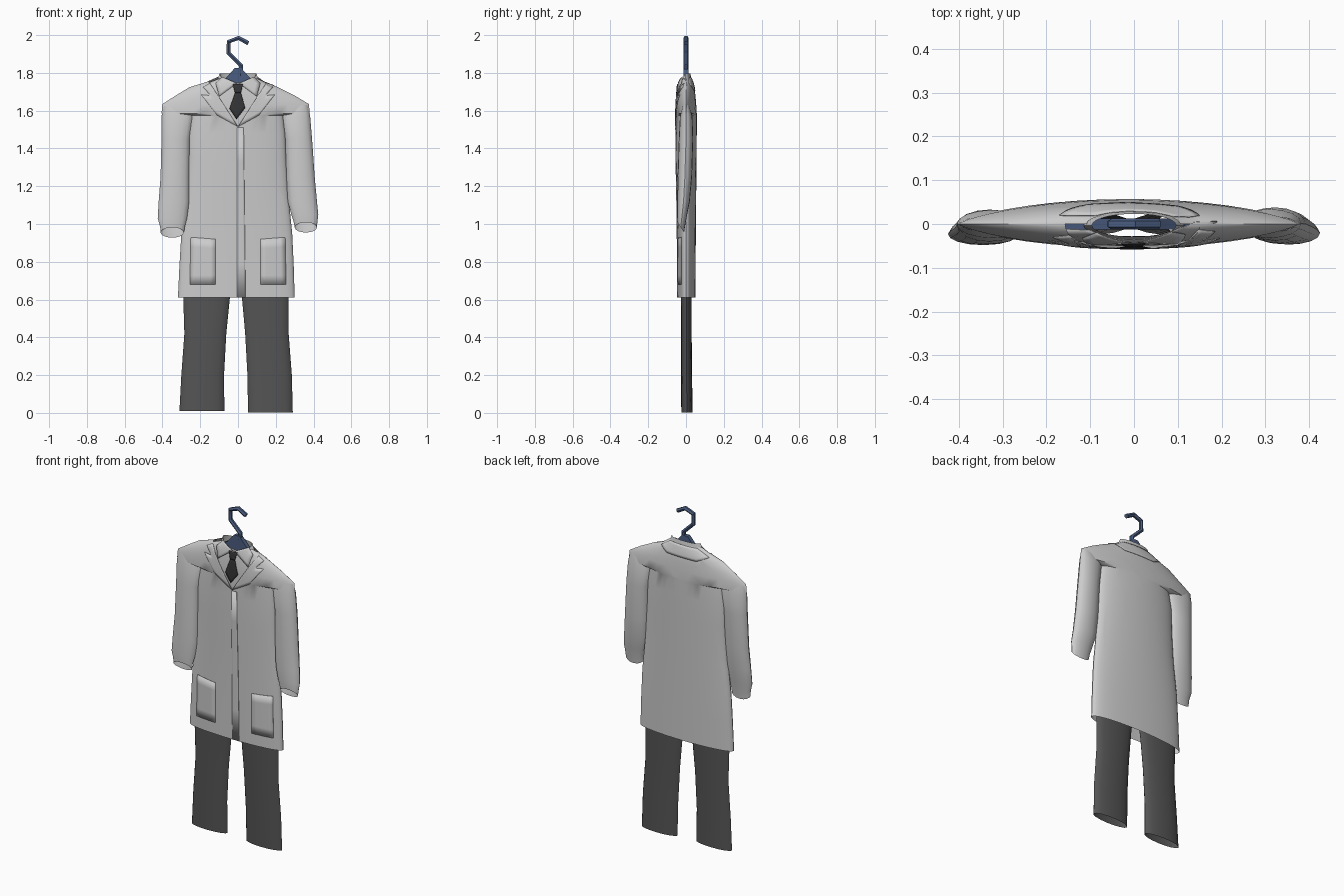
import bpy, bmesh, math
from mathutils import Vector

if "Cube" in bpy.data.objects:
    bpy.data.objects.remove(bpy.data.objects["Cube"])

# Coat sections: z, left x, right x, front y, back y, roundness power
COAT = [
    (0.61, -0.318, 0.300, -0.045, 0.050, 0.45), (0.78, -0.310, 0.295, -0.046, 0.051, 0.45),
    (0.95, -0.300, 0.287, -0.047, 0.052, 0.45), (1.15, -0.277, 0.267, -0.050, 0.054, 0.5),
    (1.35, -0.264, 0.255, -0.054, 0.056, 0.5), (1.48, -0.262, 0.250, -0.055, 0.057, 0.5),
    (1.575, -0.245, 0.238, -0.055, 0.057, 0.55), (1.585, -0.405, 0.380, -0.055, 0.057, 0.75),
    (1.635, -0.400, 0.375, -0.053, 0.054, 0.75), (1.68, -0.330, 0.300, -0.050, 0.050, 0.75),
    (1.725, -0.255, 0.210, -0.045, 0.044, 0.7), (1.75, -0.172, 0.145, -0.040, 0.037, 0.6),
    (1.778, -0.108, 0.105, -0.030, 0.026, 0.5)]


def material(name, rgb):
    m = bpy.data.materials.new(name)
    m.diffuse_color = (*rgb, 1)
    m.use_nodes = True
    m.node_tree.nodes["Principled BSDF"].inputs["Base Color"].default_value = m.diffuse_color
    return m


def finish(name, bm, mat=None, angle=40):
    me = bpy.data.meshes.new(name)
    bm.to_mesh(me)
    bm.free()
    ob = bpy.data.objects.new(name, me)
    bpy.context.collection.objects.link(ob)
    if mat:
        me.materials.append(mat)
    bpy.ops.object.select_all(action='DESELECT')
    ob.select_set(True)
    bpy.context.view_layer.objects.active = ob
    bpy.ops.object.shade_smooth_by_angle(angle=math.radians(angle))
    return ob


def loft(rings):
    bm = bmesh.new()
    rows = [[bm.verts.new(p) for p in r] for r in rings]
    n = len(rows[0])
    for a, b in zip(rows, rows[1:]):
        for i in range(n):
            j = (i + 1) % n
            bm.faces.new((a[i], a[j], b[j], b[i]))
    return bm


def section(z):
    z = min(max(z, COAT[0][0]), COAT[-1][0])
    for a, b in zip(COAT, COAT[1:]):
        if z <= b[0]:
            k = (z - a[0]) / (b[0] - a[0])
            return [p + (q - p) * k for p, q in zip(a, b)]


def surface_y(x, z, back=False):
    _, l, r, f, b, q = section(z)
    u = (x - (l + r) / 2) / ((r - l) / 2)
    return (b if back else f) * max(0, 1 - u * u) ** q


def ellipse_ring(z, x0, x1, y0, y1, tilt=0, n=16):
    pts = []
    for i in range(n):
        t = 2 * math.pi * i / n
        pts.append(((x0 + x1) / 2 + (x1 - x0) / 2 * math.cos(t),
                    (y0 + y1) / 2 + (y1 - y0) / 2 * math.sin(t), z - tilt * math.sin(t)))
    return pts


def tube(name, secs, mat=None):
    return finish(name, loft([ellipse_ring(*s) for s in secs]), mat)


def drape(name, outline, lift, mat=None, back=False):
    """Flat outline in x,z laid over the coat surface."""
    bm = bmesh.new()
    f = bm.faces.new([bm.verts.new((x, 0, z)) for x, z in outline])
    f.normal_update()
    if (f.normal.y > 0) != back:
        bmesh.ops.reverse_faces(bm, faces=[f])
    bmesh.ops.triangulate(bm, faces=bm.faces[:])
    bmesh.ops.subdivide_edges(bm, edges=bm.edges[:], cuts=4, use_grid_fill=True)
    for v in bm.verts:
        v.co.y = surface_y(v.co.x, v.co.z, back) + (lift if back else -lift)
    ob = finish(name, bm, mat)
    mod = ob.modifiers.new("thickness", 'SOLIDIFY')
    mod.thickness = 0.002
    return ob


dark = material("trouser_cloth", (0.09, 0.09, 0.09))
black = material("tie_cloth", (0.035, 0.035, 0.035))
blue = material("hanger_blue", (0.07, 0.11, 0.22))

# Coat body with V opening
N = 40
rings = []
for z, l, r, f, b, q in COAT:
    ring = []
    for i in range(N):
        t = 2 * math.pi * i / N
        u, s = math.cos(t), math.sin(t)
        y = (b if s > 0 else f) * max(0, 1 - u * u) ** q
        ring.append(((l + r) / 2 + (r - l) / 2 * u, y, z))
    rings.append(ring)
bm = loft(rings)
V0, SLOPE = 1.515, 0.65
for s in (-1, 1):
    bmesh.ops.bisect_plane(bm, geom=bm.verts[:] + bm.edges[:] + bm.faces[:],
                           plane_co=(0, 0, V0), plane_no=Vector((s, 0, -SLOPE)).normalized())
cut = []
for fc in bm.faces:
    c = fc.calc_center_median()
    if c.y < 0 and abs(c.x) < SLOPE * (c.z - V0):
        cut.append(fc)
bmesh.ops.delete(bm, geom=cut, context='FACES')
finish("coat_body", bm)

# Sleeves, open at the cuffs
tube("left_sleeve", [
    (1.625, -0.395, -0.27, -0.017, 0.017), (1.57, -0.405, -0.238, -0.032, 0.032),
    (1.45, -0.405, -0.255, -0.040, 0.033), (1.25, -0.410, -0.258, -0.046, 0.026),
    (1.12, -0.420, -0.258, -0.048, 0.014), (1.03, -0.425, -0.270, -0.048, 0.002),
    (0.985, -0.412, -0.282, -0.047, -0.008, 0.015), (0.955, -0.410, -0.286, -0.046, -0.012, 0.027)])
tube("right_sleeve", [
    (1.63, 0.265, 0.37, -0.017, 0.017), (1.57, 0.236, 0.382, -0.032, 0.034),
    (1.45, 0.250, 0.392, -0.038, 0.038), (1.25, 0.256, 0.406, -0.044, 0.032),
    (1.12, 0.264, 0.418, -0.046, 0.020), (1.05, 0.282, 0.425, -0.047, 0.006),
    (1.01, 0.295, 0.420, -0.046, -0.004, 0.015), (0.982, 0.300, 0.418, -0.045, -0.010, 0.027)])

# Shirt front behind the opening
right = [(0, 1.48), (0.19, 1.735), (0.10, 1.77), (0, 1.74)]
drape("shirt_front", right + [(-x, z) for x, z in right[2:0:-1]], -0.005)

# Shirt collar stand
low, high = [], []
for i in range(28):
    t = 2 * math.pi * i / 28
    z = 1.798 - 0.05 * max(0, -math.sin(t))
    low.append((0.115 * math.cos(t), 0.034 * math.sin(t) - 0.003, z - 0.045))
    high.append((0.096 * math.cos(t), 0.026 * math.sin(t) - 0.003, z))
finish("shirt_collar", loft([low, high]))

# Lapels, collar wings and pockets on both sides
for s, side in ((-1, "left"), (1, "right")):
    for part, lift, pts in (
        ("lapel", 0.003, [(0, 1.515), (0.148, 1.745), (0.185, 1.725), (0.145, 1.68),
                          (0.195, 1.685), (0.11, 1.575)]),
        ("collar_wing", 0.002, [(0.006, 1.745), (0.085, 1.78), (0.118, 1.745), (0.10, 1.675)]),
        ("pocket", 0.002, [(0.12, 0.68), (0.255, 0.68), (0.25, 0.93), (0.12, 0.92)])):
        drape(side + "_" + part, [(s * x, z) for x, z in pts], lift)

# Front overlap and coat collar at the back
drape("front_placket", [(-0.005, 0.612), (0.04, 0.612), (0.03, 1.51), (-0.005, 1.51)], 0.002)
drape("coat_back_collar", [(-0.09, 1.775), (-0.17, 1.742), (-0.10, 1.708), (0.10, 1.708),
                           (0.15, 1.737), (0.09, 1.775)], 0.003, back=True)

# Tie
drape("tie_knot", [(-0.028, 1.742), (0.026, 1.742), (0.016, 1.695), (-0.016, 1.695)], 0.005, black)
drape("tie_blade", [(-0.014, 1.70), (0.014, 1.70), (0.038, 1.615), (-0.008, 1.555), (-0.045, 1.61)],
      0.003, black)

# Trousers
tube("left_trouser_leg", [
    (0.01, -0.310, -0.072, -0.025, 0.035), (0.20, -0.300, -0.074, -0.026, 0.032),
    (0.42, -0.284, -0.062, -0.026, 0.030), (0.62, -0.290, -0.042, -0.027, 0.030),
    (0.86, -0.270, -0.005, -0.028, 0.030)], dark)
tube("right_trouser_leg", [
    (0.003, 0.053, 0.290, -0.025, 0.035), (0.20, 0.050, 0.285, -0.026, 0.032),
    (0.42, 0.038, 0.268, -0.026, 0.030), (0.62, 0.020, 0.268, -0.027, 0.030),
    (0.86, -0.010, 0.260, -0.028, 0.030)], dark)
tube("trouser_hips", [(0.83, -0.272, 0.262, -0.028, 0.031), (1.05, -0.24, 0.23, -0.03, 0.032)], dark)

# Hanger bar
bm = bmesh.new()
half = [(0.018, 1.825), (0.065, 1.772), (0.30, 1.63), (0.30, 1.605), (0.06, 1.715)]
prof = half + [(-x, z) for x, z in reversed(half)]
face = bm.faces.new([bm.verts.new((x, -0.012, z)) for x, z in prof])
out = bmesh.ops.extrude_face_region(bm, geom=[face])
bmesh.ops.translate(bm, vec=(0, 0.024, 0),
                    verts=[g for g in out['geom'] if isinstance(g, bmesh.types.BMVert)])
bmesh.ops.recalc_face_normals(bm, faces=bm.faces[:])
finish("hanger_bar", bm, blue, 20)

# Hanger hook
cu = bpy.data.curves.new("hanger_hook", 'CURVE')
cu.dimensions = '3D'
cu.bevel_depth = 0.013
cu.bevel_resolution = 1
cu.use_fill_caps = True
path = [(0.055, 1.957), (0.003, 1.985), (-0.05, 1.965), (-0.05, 1.905), (0.016, 1.84), (0.012, 1.77)]
sp = cu.splines.new('POLY')
sp.points.add(len(path) - 1)
for p, (x, z) in zip(sp.points, path):
    p.co = (x, 0, z, 1)
sp.use_smooth = False
cu.materials.append(blue)
bpy.context.collection.objects.link(bpy.data.objects.new("hanger_hook", cu))
